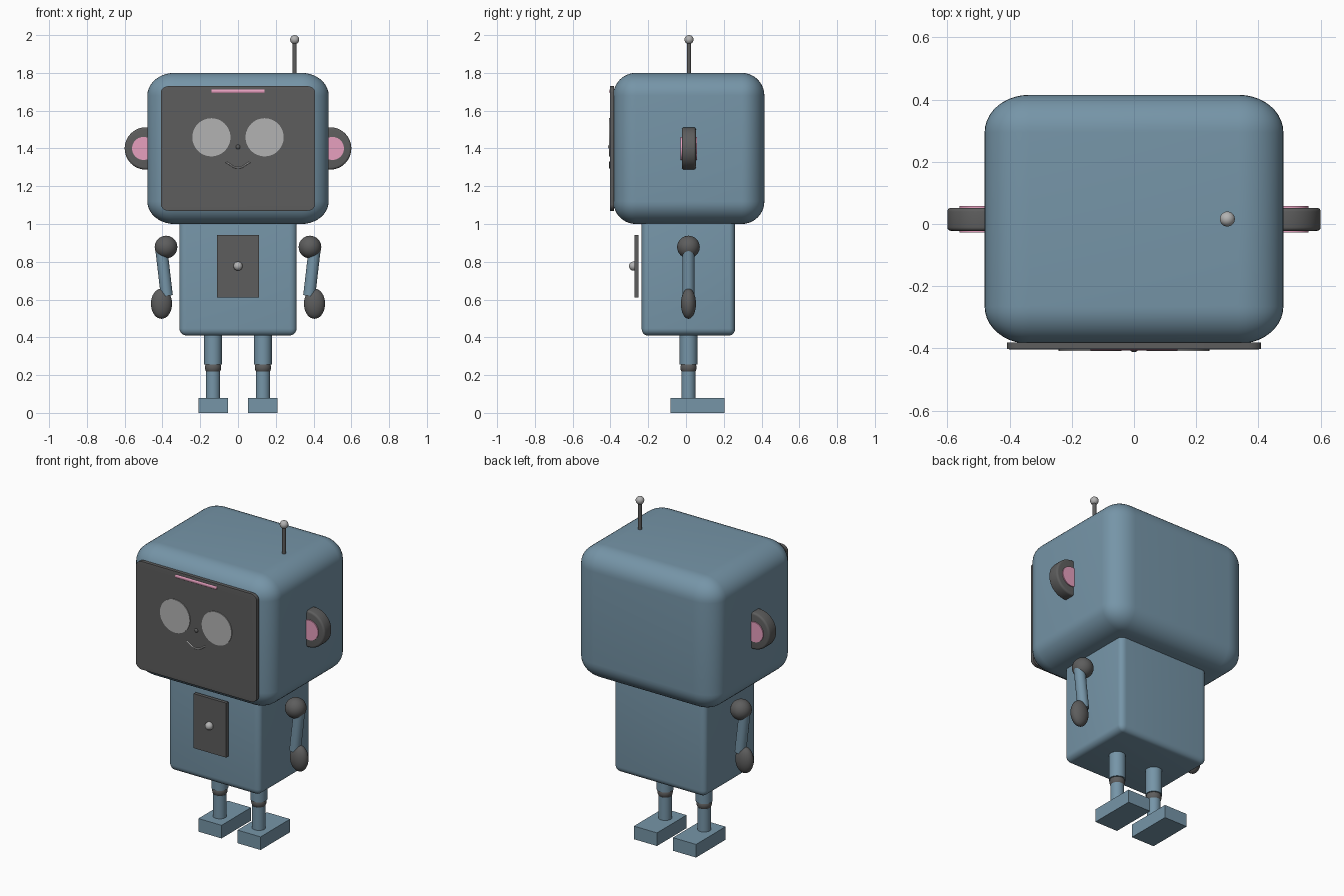
import bpy
import bmesh
from math import radians, pi
from mathutils import Vector, Matrix

if "Cube" in bpy.data.objects:
    bpy.data.objects.remove(bpy.data.objects["Cube"])

YC = 0.013  # depth centre line shared by head, arms and legs


def material(name, rgb):
    m = bpy.data.materials.new(name)
    m.diffuse_color = (*rgb, 1)
    m.use_nodes = True
    m.node_tree.nodes["Principled BSDF"].inputs["Base Color"].default_value = m.diffuse_color
    return m


BLUE = material("blue_paint", (0.18, 0.30, 0.39))
DARK = material("dark_grey", (0.11, 0.11, 0.11))
LIGHT = material("light_grey", (0.45, 0.45, 0.45))
PINK = material("pink", (0.80, 0.35, 0.52))


def finish(name, bm, mat, smooth=True):
    me = bpy.data.meshes.new(name)
    bm.to_mesh(me)
    bm.free()
    ob = bpy.data.objects.new(name, me)
    bpy.context.collection.objects.link(ob)
    me.materials.append(mat)
    if smooth:
        bpy.ops.object.select_all(action='DESELECT')
        ob.select_set(True)
        bpy.context.view_layer.objects.active = ob
        bpy.ops.object.shade_smooth_by_angle(angle=radians(35))
    return ob


def box(name, lo, hi, mat, bevel=0.0, segments=6):
    """Box between two corners; bevel is a fraction of each side."""
    lo, hi = Vector(lo), Vector(hi)
    bm = bmesh.new()
    bmesh.ops.create_cube(bm, size=1)
    if bevel:
        bmesh.ops.bevel(bm, geom=bm.edges[:], offset=bevel, segments=segments,
                        profile=0.5, affect='EDGES')
    bmesh.ops.scale(bm, vec=hi - lo, verts=bm.verts)
    bmesh.ops.translate(bm, vec=(lo + hi) / 2, verts=bm.verts)
    return finish(name, bm, mat, bool(bevel))


def rod(name, a, b, r, mat, rim=0.0, sides=40):
    """Cylinder from a to b, optionally with a rounded rim."""
    a, b = Vector(a), Vector(b)
    d = b - a
    bm = bmesh.new()
    bmesh.ops.create_cone(bm, cap_ends=True, segments=sides, radius1=r,
                          radius2=r, depth=d.length)
    if rim:
        edges = [e for e in bm.edges
                 if abs(e.verts[0].co.z - e.verts[1].co.z) < 1e-5]
        bmesh.ops.bevel(bm, geom=edges, offset=rim, segments=4,
                        profile=0.5, affect='EDGES')
    rot = d.to_track_quat('Z', 'Y').to_matrix().to_4x4()
    bm.transform(Matrix.Translation((a + b) / 2) @ rot)
    return finish(name, bm, mat)


def ball(name, c, r, mat):
    """Ellipsoid with centre c and radii r."""
    bm = bmesh.new()
    bmesh.ops.create_uvsphere(bm, u_segments=32, v_segments=16, radius=1)
    bmesh.ops.scale(bm, vec=r, verts=bm.verts)
    bmesh.ops.translate(bm, vec=c, verts=bm.verts)
    return finish(name, bm, mat)


# Head and screen
box("head", (-0.48, -0.385, 1.0), (0.48, 0.415, 1.8), BLUE, 0.15, 10)
box("screen", (-0.408, -0.403, 1.07), (0.408, -0.38, 1.73), DARK, 0.05)

# Face: brow light, nose, smile
brow = rod("brow_light", (-0.14, -0.392, 1.703), (0.14, -0.392, 1.703), 0.0145, PINK)
ball("nose", (0, -0.403, 1.408), (0.012, 0.009, 0.012), DARK)
curve = bpy.data.curves.new("smile", 'CURVE')
curve.dimensions = '3D'
curve.bevel_depth = 0.004
sp = curve.splines.new('BEZIER')
sp.bezier_points.add(2)
for p, (x, z) in zip(sp.bezier_points, ((-0.064, 1.328), (0, 1.297), (0.064, 1.328))):
    p.co = (x, -0.403, z)
    p.handle_left_type = p.handle_right_type = 'AUTO'
smile = bpy.data.objects.new("smile", curve)
curve.materials.append(LIGHT)
bpy.context.collection.objects.link(smile)

# Antenna
rod("antenna_rod", (0.3, 0.016, 1.78), (0.3, 0.016, 1.97), 0.011, DARK, sides=24)
ball("antenna_tip", (0.3, 0.016, 1.976), (0.024,) * 3, LIGHT)

# Body, chest panel and knob
box("body", (-0.31, -0.235, 0.41), (0.31, 0.26, 1.03), BLUE, 0.06)
box("chest_panel", (-0.11, -0.272, 0.61), (0.11, -0.251, 0.943), DARK)
ball("chest_knob", (0, -0.278, 0.777), (0.024,) * 3, LIGHT)

# Paired parts
for s, side in ((-1, "left"), (1, "right")):
    # Eye disc
    ex = s * 0.141
    rod(f"eye_{side}", (ex, -0.408, 1.459), (ex, -0.395, 1.459), 0.101, LIGHT, sides=48)
    # Ear: upright disc with a pink core
    rod(f"ear_{side}", (s * 0.488, -0.022, 1.4), (s * 0.488, 0.052, 1.4), 0.112,
        DARK, rim=0.012, sides=48)
    rod(f"ear_core_{side}", (s * 0.5, -0.028, 1.4), (s * 0.5, 0.058, 1.4), 0.061, PINK)
    # Arm
    ball(f"shoulder_{side}", (s * 0.381, YC, 0.878), (0.06,) * 3, DARK)
    rod(f"arm_{side}", (s * 0.405, YC, 0.86), (s * 0.377, YC, 0.62), 0.032, BLUE)
    ball(f"hand_{side}", (s * 0.405, YC, 0.578), (0.056, 0.04, 0.08), DARK)
    # Leg and foot
    lx = s * 0.132
    rod(f"upper_leg_{side}", (lx, YC, 0.255), (lx, YC, 0.44), 0.047, BLUE)
    ball(f"knee_{side}", (lx, YC, 0.24), (0.043, 0.043, 0.04), DARK)
    rod(f"lower_leg_{side}", (lx, YC, 0.06), (lx, YC, 0.22), 0.038, BLUE)
    box(f"foot_{side}", (lx - 0.078, -0.082, 0), (lx + 0.078, 0.203, 0.08), BLUE)
